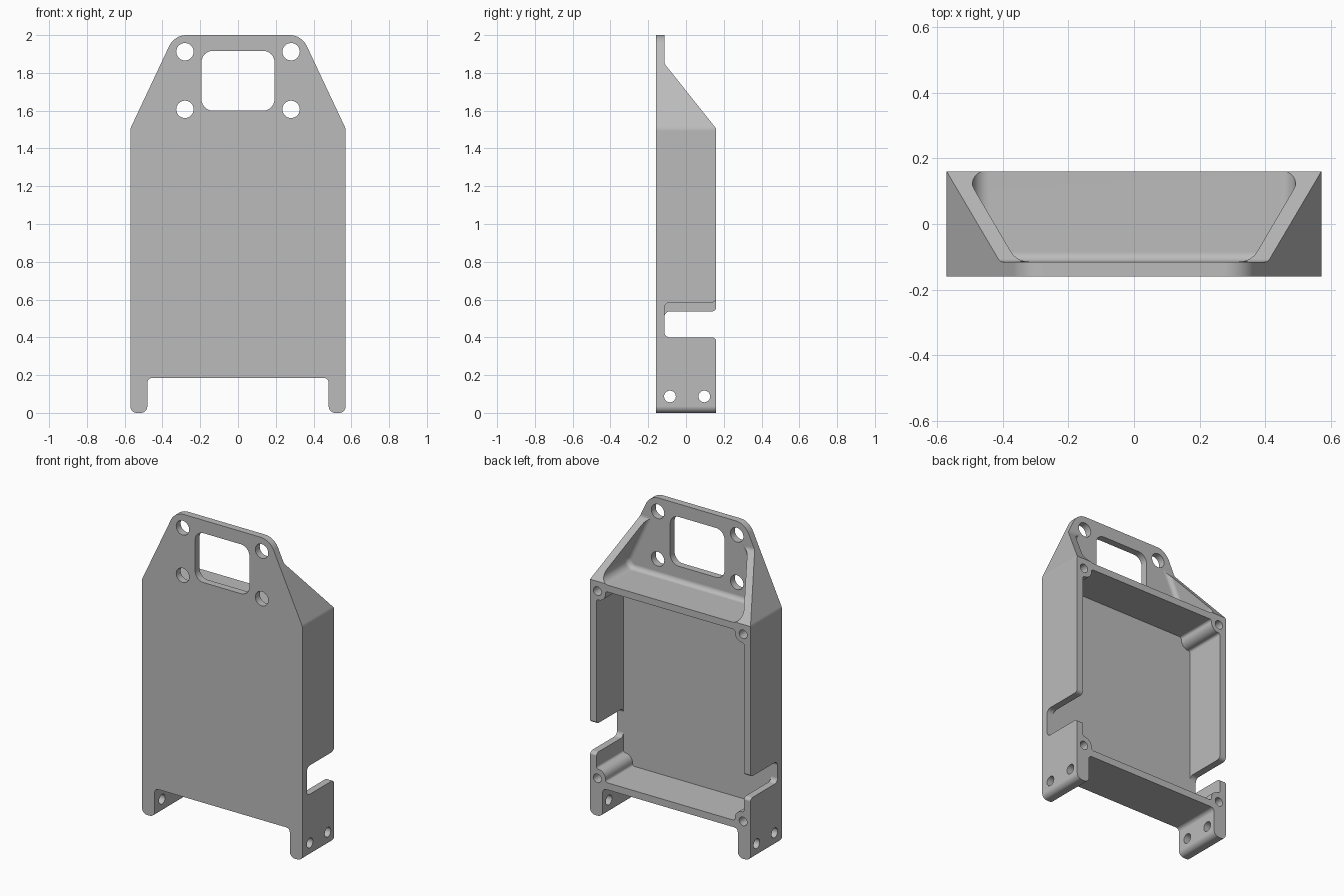
import bpy, bmesh, math
from mathutils import Vector

if "Cube" in bpy.data.objects:
    bpy.data.objects.remove(bpy.data.objects["Cube"])

grey = bpy.data.materials.new("plain grey")
grey.diffuse_color = (0.5, 0.5, 0.5, 1)
grey.use_nodes = True
grey.node_tree.nodes["Principled BSDF"].inputs["Base Color"].default_value = grey.diffuse_color


def rounded(points, seg=8):
    """Turn (u, v, radius) corners into a filleted polygon."""
    out, n = [], len(points)
    for i, (u, v, r) in enumerate(points):
        p = Vector((u, v))
        if r == 0:
            out.append(p)
            continue
        a = (Vector(points[i - 1][:2]) - p).normalized()
        b = (Vector(points[(i + 1) % n][:2]) - p).normalized()
        half = a.angle(b) / 2
        centre = p + (a + b).normalized() * (r / math.sin(half))
        s = p + a * (r / math.tan(half)) - centre
        e = p + b * (r / math.tan(half)) - centre
        sweep = math.atan2(s.x * e.y - s.y * e.x, s.dot(e))
        for k in range(seg + 1):
            t = sweep * k / seg
            out.append(centre + Vector((s.x * math.cos(t) - s.y * math.sin(t),
                                        s.x * math.sin(t) + s.y * math.cos(t))))
    return out


def circle(u, v, r, n=32):
    return [Vector((u + r * math.cos(math.tau * k / n),
                    v + r * math.sin(math.tau * k / n))) for k in range(n)]


def mirrored(half):
    """Close a right-hand half outline with its left-hand copy."""
    return half + [(-u, v, r) for u, v, r in reversed(half)]


def prism(name, pts, axis, lo, hi, bevel=0):
    """Extrude a polygon: axis 'y' takes (x, z) points, axis 'x' takes (y, z)."""
    bm = bmesh.new()

    def place(p, d):
        return (p.x, d, p.y) if axis == 'y' else (d, p.x, p.y)
    a = [bm.verts.new(place(p, lo)) for p in pts]
    b = [bm.verts.new(place(p, hi)) for p in pts]
    cap = bm.faces.new(a)
    bm.faces.new(b)
    for i in range(len(pts)):
        j = (i + 1) % len(pts)
        bm.faces.new((a[i], a[j], b[j], b[i]))
    bmesh.ops.recalc_face_normals(bm, faces=bm.faces)
    if bevel:
        bmesh.ops.bevel(bm, geom=list(cap.edges), offset=bevel, segments=5,
                        profile=0.5, affect='EDGES')
    mesh = bpy.data.meshes.new(name)
    bm.to_mesh(mesh)
    bm.free()
    ob = bpy.data.objects.new(name, mesh)
    bpy.context.collection.objects.link(ob)
    mesh.materials.append(grey)
    return ob


def combine(body, tool, operation='DIFFERENCE'):
    mod = body.modifiers.new("cut", 'BOOLEAN')
    mod.operation, mod.solver, mod.object = operation, 'EXACT', tool
    bpy.context.view_layer.objects.active = body
    bpy.ops.object.modifier_apply(modifier=mod.name)
    bpy.data.objects.remove(tool)


# Bracket body: front outline crossed with side outline
outline = mirrored([(0.48, 0.185, 0.025), (0.48, 0, 0.035), (0.57, 0, 0.035),
                    (0.57, 1.505, 0.05), (0.337, 2, 0.1)])
body = prism("bracket_body", rounded(outline), 'y', -0.3, 0.3)
side = [(-0.16, -0.1, 0), (0.16, -0.1, 0), (0.16, 1.505, 0),
        (-0.115, 1.85, 0.04), (-0.115, 2.1, 0), (-0.16, 2.1, 0)]
combine(body, prism("side_outline", rounded(side), 'x', -0.8, 0.8), 'INTERSECT')

# Rear cavity, leaving a screw boss in each corner
cavity = mirrored([(0.46, 0.23, 0.015), (0.46, 0.3, 0.05), (0.525, 0.3, 0.015),
                   (0.525, 1.387, 0.015), (0.46, 1.387, 0.05), (0.46, 1.456, 0.015)])
combine(body, prism("cavity_cutter", rounded(cavity), 'y', -0.115, 0.3))

# Upper recess between the tapering ribs
recess = mirrored([(0.52, 1.5, 0.05), (0.193, 2.2, 0)])
combine(body, prism("recess_cutter", rounded(recess), 'y', -0.115, 0.3, 0.03))

# Handle window
window = mirrored([(0.193, 1.6, 0.06), (0.193, 1.917, 0.06)])
combine(body, prism("window_cutter", rounded(window), 'y', -0.3, 0))

for s in (-1, 1):
    # Side slot, taller on the right
    top = 0.585 if s > 0 else 0.537
    slot = [(-0.115, 0.4, 0.03), (-0.115, top, 0.03), (0.161, top, 0.025),
            (0.161, top + 0.06, 0), (0.3, top + 0.06, 0), (0.3, 0.34, 0),
            (0.161, 0.34, 0), (0.161, 0.4, 0.025)]
    lo, hi = sorted((s * 0.44, s * 0.7))
    combine(body, prism("slot_cutter", rounded(slot), 'x', lo, hi))
    # Mounting holes around the window
    for z in (1.607, 1.912):
        combine(body, prism("mount_hole", circle(s * 0.281, z, 0.046), 'y', -0.3, 0))
    # Screw holes in the bosses
    for z in (0.24, 1.442):
        combine(body, prism("screw_hole", circle(s * 0.518, z, 0.028, 24), 'y', -0.06, 0.3))
    # Cross holes through the legs
    for y in (-0.085, 0.097):
        combine(body, prism("leg_hole", circle(y, 0.087, 0.031, 24), 'x', lo, hi))

# Smooth fillets, crisp edges
bpy.ops.object.select_all(action='DESELECT')
body.select_set(True)
bpy.context.view_layer.objects.active = body
bpy.ops.object.shade_smooth_by_angle(angle=math.radians(30))
weighted = body.modifiers.new("weighted_normals", 'WEIGHTED_NORMAL')
weighted.keep_sharp = True
